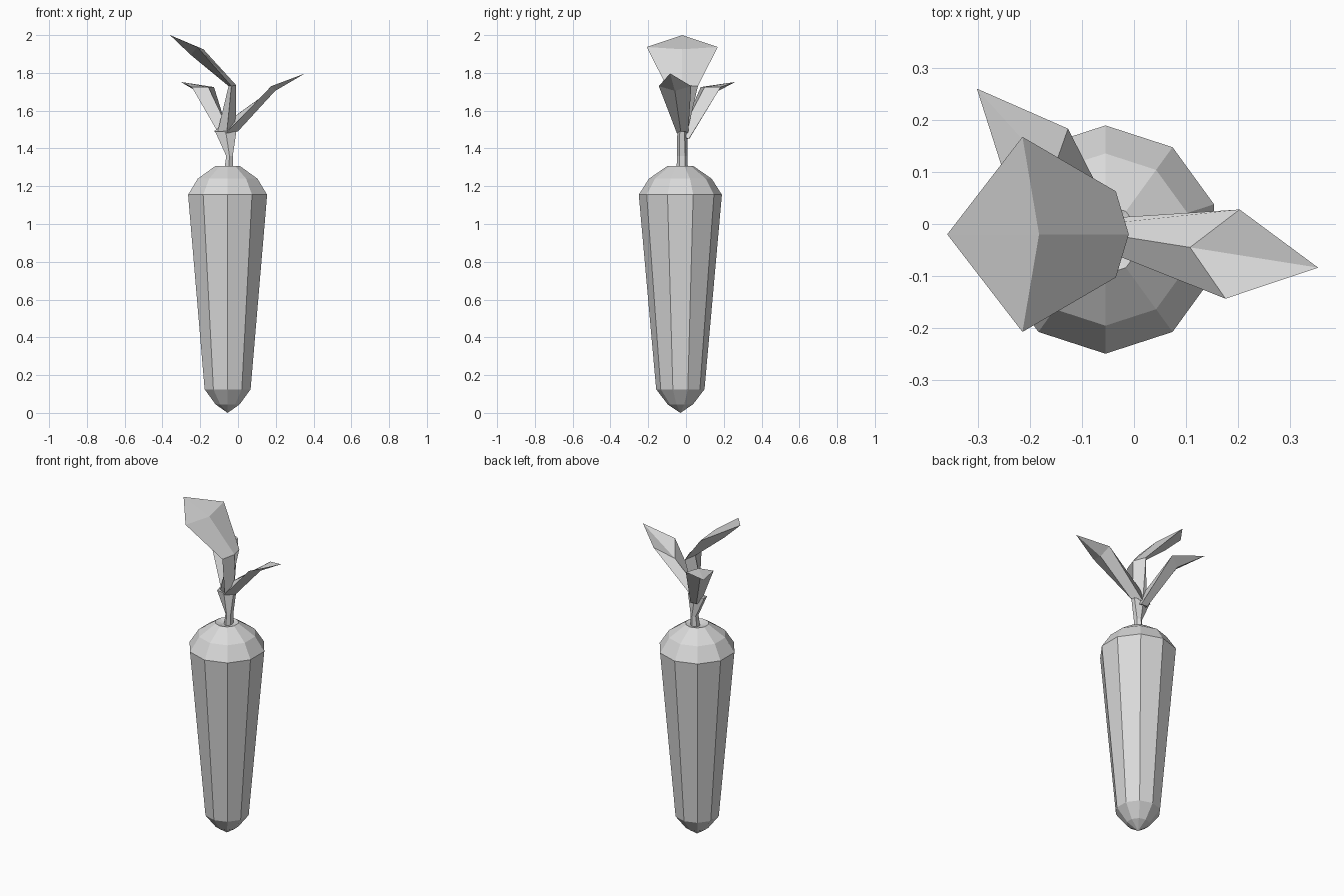
import bpy
import bmesh
from math import sin, cos, pi, radians
from mathutils import Vector

cube = bpy.data.objects.get("Cube")
if cube:
    bpy.data.objects.remove(cube, do_unlink=True)

grey = bpy.data.materials.new("light_grey")
grey.use_nodes = True
COLOUR = (0.7, 0.7, 0.7, 1)
grey.diffuse_color = COLOUR
grey.node_tree.nodes["Principled BSDF"].inputs["Base Color"].default_value = COLOUR

CENTRE = Vector((-0.055, -0.03, 0))
CROWN = Vector((-0.05, -0.02, 0))


def loft(name, rings):
    """Skin a list of rings; a ring of one point closes to a tip, others get a cap."""
    bm = bmesh.new()
    loops = [[bm.verts.new(p) for p in ring] for ring in rings]
    for low, high in zip(loops, loops[1:]):
        n = max(len(low), len(high))
        for i in range(n):
            j = (i + 1) % n
            corners = [low[i % len(low)], low[j % len(low)],
                       high[j % len(high)], high[i % len(high)]]
            bm.faces.new(list(dict.fromkeys(corners)))
    for end in (loops[0], loops[-1]):
        if len(end) > 2:
            bm.faces.new(end)
    bmesh.ops.recalc_face_normals(bm, faces=bm.faces)
    mesh = bpy.data.meshes.new(name)
    bm.to_mesh(mesh)
    bm.free()
    mesh.materials.append(grey)
    obj = bpy.data.objects.new(name, mesh)
    bpy.context.collection.objects.link(obj)
    return obj


def ellipse(centre, z, rx, ry, sides):
    if rx == 0:
        return [centre + Vector((0, 0, z))]
    angles = [pi / 2 + 2 * pi * i / sides for i in range(sides)]
    return [centre + Vector((rx * cos(a), ry * sin(a), z)) for a in angles]


def leaf(name, azimuth, stations, tip):
    """Each station: edge (distance, z, half width), ridge (distance, z), keel (distance, z)."""
    a = radians(azimuth)
    out, side = Vector((cos(a), sin(a), 0)), Vector((-sin(a), cos(a), 0))

    def at(d, z, w=0):
        return CROWN + out * d + side * w + Vector((0, 0, z))

    rings = [[at(*ridge), at(d, z, w), at(*keel), at(d, z, -w)]
             for (d, z, w), ridge, keel in stations]
    loft(name, rings + [[at(*tip)]])


# Ten-sided tapered root with a shallow dip around the stem
profile = [(0, 0), (0.045, 0.067), (0.125, 0.128), (1.155, 0.22),
           (1.24, 0.166), (1.308, 0.067), (1.29, 0)]
loft("root", [ellipse(CENTRE, z, r, r, 10) for z, r in profile])

# Short stem, pinched then flaring sideways under the leaves
stem = [(1.28, 0, 0.027, 0.03), (1.36, 0.005, 0.02, 0.028), (1.49, -0.015, 0.065, 0.026)]
loft("stem", [ellipse(CROWN + Vector((x, 0, 0)), z, rx, ry, 6) for z, x, rx, ry in stem])

# Three folded leaves
leaf("tall_leaf", 180,
     [((0.01, 1.48, 0.025), (-0.04, 1.48), (0.06, 1.48)),
      ((-0.015, 1.73, 0.083), (-0.04, 1.735), (0, 1.73)),
      ((0.165, 1.937, 0.188), (0.133, 1.925), (0.2, 1.895))],
     (0.31, 2.0))
leaf("left_leaf", -9,
     [((-0.01, 1.48, 0.03), (-0.08, 1.49), (0.05, 1.49)),
      ((0.243, 1.73, 0.087), (0.16, 1.66), (0.25, 1.705))],
     (0.41, 1.797))
leaf("back_leaf", 132,
     [((0.02, 1.45, 0.03), (-0.02, 1.47), (0.05, 1.45)),
      ((0.203, 1.725, 0.079), (0.16, 1.725), (0.22, 1.69))],
     (0.378, 1.752))
